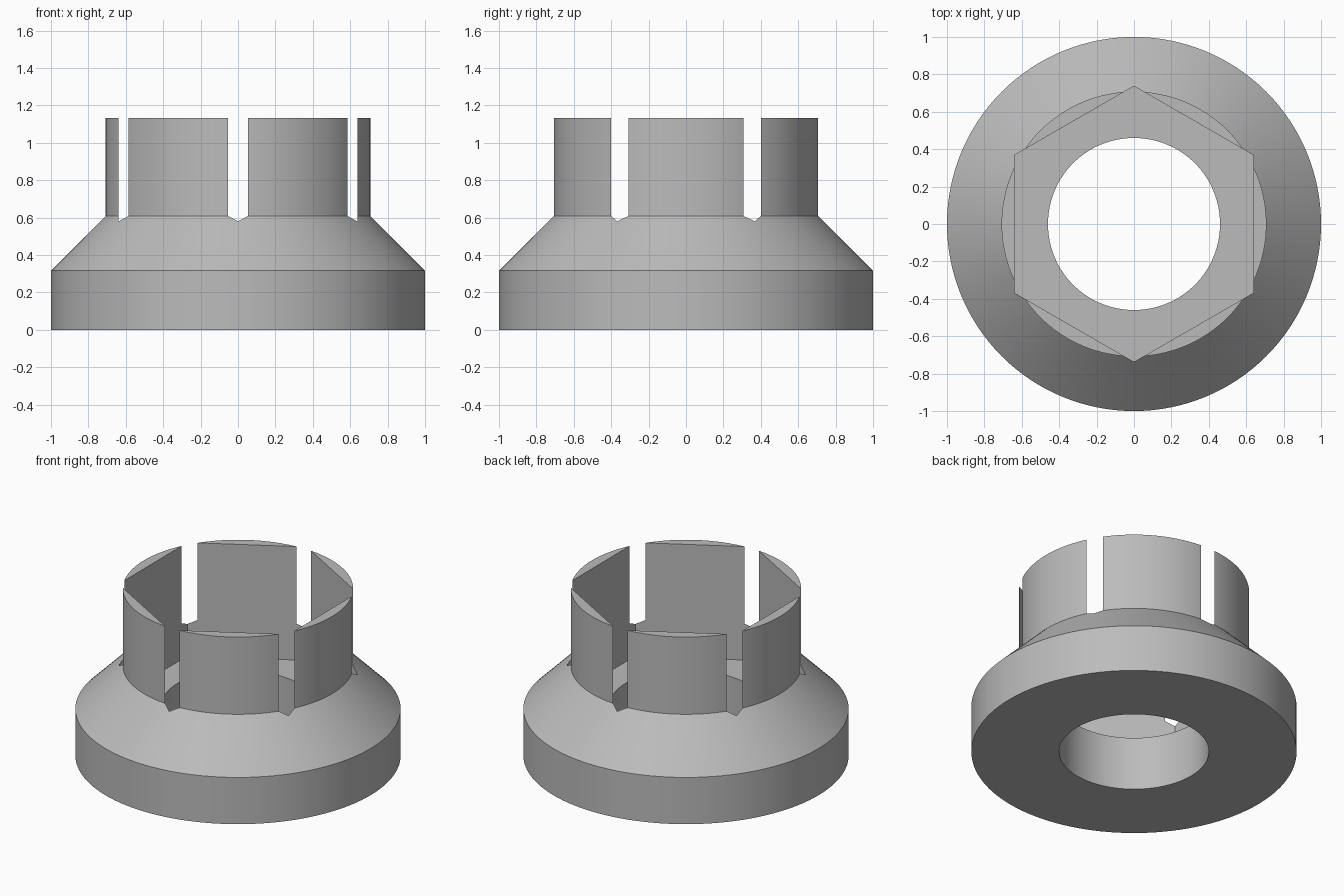
import bpy, bmesh, math

cube = bpy.data.objects.get("Cube")
if cube:
    bpy.data.objects.remove(cube, do_unlink=True)

SEGMENTS = 128

grey = bpy.data.materials.new("light grey")
grey.use_nodes = True
colour = (0.5, 0.5, 0.5, 1)
grey.diffuse_color = colour
grey.node_tree.nodes["Principled BSDF"].inputs["Base Color"].default_value = colour


def lathe(name, profile, sides, start=0.0):
    """Revolve a closed (radius, z) profile around the z axis."""
    bm = bmesh.new()
    rings = []
    for i in range(sides):
        a = start + math.tau * i / sides
        rings.append([bm.verts.new((r * math.cos(a), r * math.sin(a), z)) for r, z in profile])
    n = len(profile)
    for i in range(sides):
        here, there = rings[i], rings[(i + 1) % sides]
        for j in range(n):
            k = (j + 1) % n
            bm.faces.new((here[j], there[j], there[k], here[k]))
    bmesh.ops.recalc_face_normals(bm, faces=bm.faces)
    mesh = bpy.data.meshes.new(name)
    bm.to_mesh(mesh)
    bm.free()
    obj = bpy.data.objects.new(name, mesh)
    bpy.context.collection.objects.link(obj)
    return obj


# Flanged collar: base disc, conical shoulder, upright sleeve and round bore
collar = lathe("flanged_collar", [(0.46, 0), (1, 0), (1, 0.317), (0.708, 0.609),
                                  (0.708, 1.133), (0.46, 1.133)], SEGMENTS)
collar.data.materials.append(grey)

# Hexagonal socket, whose corners break through the sleeve as slots
FLOOR, TOP = 0.363, 1.4
bpy.ops.mesh.primitive_cylinder_add(vertices=6, radius=0.737, depth=TOP - FLOOR,
                                    location=(0, 0, (TOP + FLOOR) / 2))
socket = bpy.context.object
socket.name = "hex_socket_cutter"
socket.data.materials.append(grey)

cut = collar.modifiers.new("hex socket", 'BOOLEAN')
cut.operation = 'DIFFERENCE'
cut.solver = 'EXACT'
cut.object = socket
bpy.ops.object.select_all(action='DESELECT')
collar.select_set(True)
bpy.context.view_layer.objects.active = collar
bpy.ops.object.modifier_apply(modifier=cut.name)
bpy.data.objects.remove(socket, do_unlink=True)

bpy.ops.object.shade_smooth_by_angle(angle=math.radians(25))
